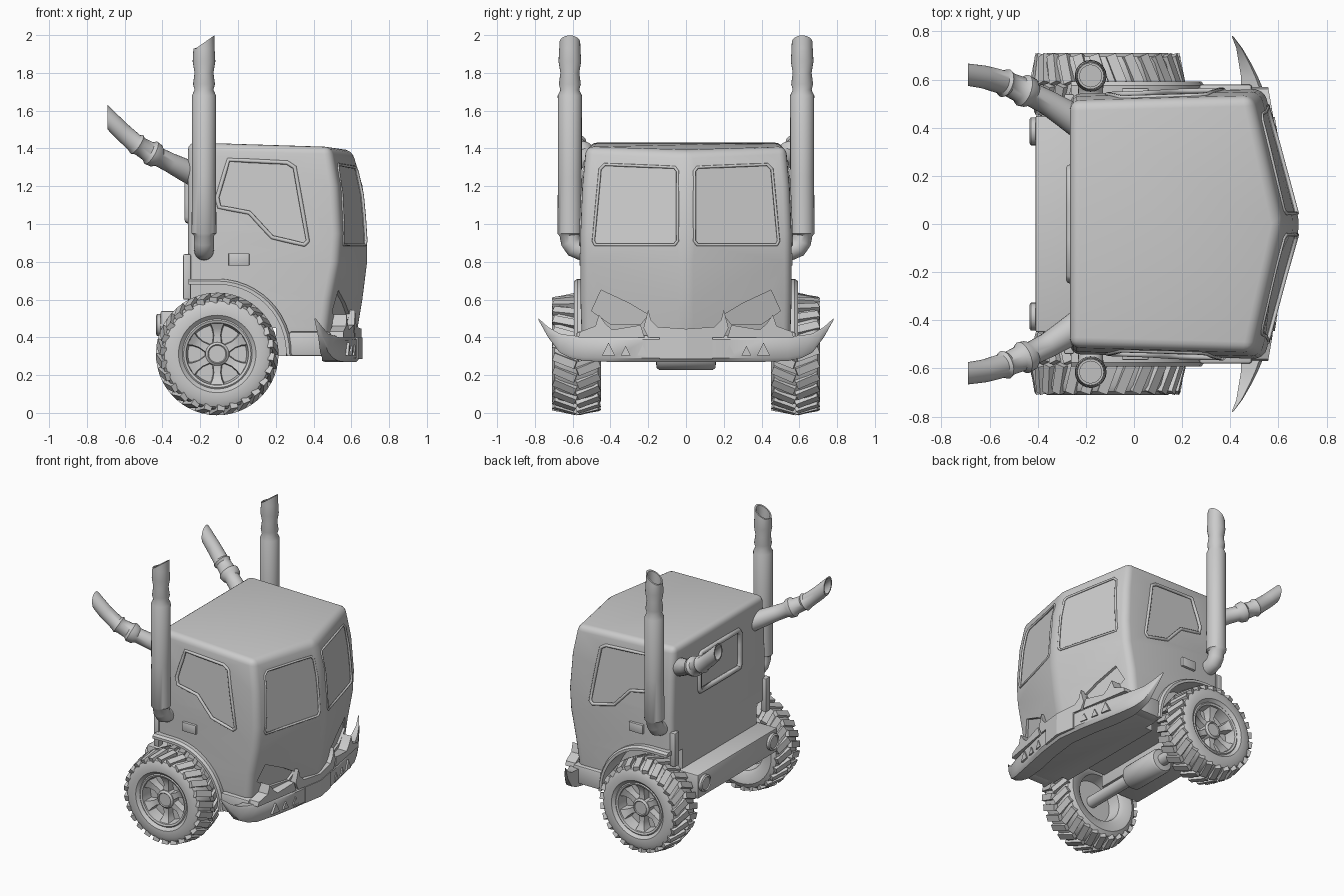
import bpy, bmesh, math
from mathutils import Vector, Matrix
from mathutils.bvhtree import BVHTree

if "Cube" in bpy.data.objects:
    bpy.data.objects.remove(bpy.data.objects["Cube"])

V = Vector

def finish(name, bm, angle=35, recalc=True):
    if recalc:
        bmesh.ops.recalc_face_normals(bm, faces=bm.faces)
    me = bpy.data.meshes.new(name)
    bm.to_mesh(me)
    bm.free()
    ob = bpy.data.objects.new(name, me)
    bpy.context.collection.objects.link(ob)
    smooth(ob, angle)
    return ob

def smooth(ob, angle=35):
    bpy.ops.object.select_all(action='DESELECT')
    ob.select_set(True)
    bpy.context.view_layer.objects.active = ob
    bpy.ops.object.shade_smooth_by_angle(angle=math.radians(angle))

def loft(bm, rings, caps=True, closed=True):
    vs = [[bm.verts.new(p) for p in r] for r in rings]
    n = len(vs[0])
    for a, b in zip(vs, vs[1:]):
        for i in range(n if closed else n - 1):
            j = (i + 1) % n
            bm.faces.new((a[i], a[j], b[j], b[i]))
    if caps:
        bm.faces.new(vs[0])
        bm.faces.new(vs[-1])

def prism(name, a, b, bevel=0):
    bm = bmesh.new()
    loft(bm, [a, b])
    if bevel:
        bmesh.ops.recalc_face_normals(bm, faces=bm.faces)
        bmesh.ops.bevel(bm, geom=bm.edges[:], offset=bevel, segments=2, affect='EDGES', profile=0.5)
    return finish(name, bm)

def box(name, x0, x1, y0, y1, z0, z1, bevel=0):
    f = lambda z: [(x0, y0, z), (x1, y0, z), (x1, y1, z), (x0, y1, z)]
    return prism(name, f(z0), f(z1), bevel)

def lathe(bm, profile, center, axis, seg=48):
    q = V(axis).to_track_quat('Z', 'X')
    rings = [[V(center) + q @ V((max(r, .001) * math.cos(t), max(r, .001) * math.sin(t), h))
              for t in (2 * math.pi * i / seg for i in range(seg))] for r, h in profile]
    loft(bm, rings)

def pipe(name, path, ref, cut, seg=24):
    """Hollow swept pipe: path of (point, radius), open end sliced by plane normal cut."""
    pts = [V(p) for p, r in path]
    rings = []
    for i, (p, r) in enumerate(path):
        t = (pts[min(i + 1, len(pts) - 1)] - pts[max(i - 1, 0)]).normalized()
        u = (V(ref) - t * t.dot(V(ref))).normalized()
        w = t.cross(u)
        ring = [pts[i] + r * (u * math.cos(a) + w * math.sin(a)) for a in (2 * math.pi * k / seg for k in range(seg))]
        if i == len(path) - 1:
            n = V(cut)
            ring = [q - t * (n.dot(q - pts[i]) / n.dot(t)) for q in ring]
        rings.append(ring)
    inner = [pts[-1] + (q - pts[-1]) * .82 for q in rings[-1]]
    rings += [inner, [q - t * .14 for q in inner]]
    bm = bmesh.new()
    loft(bm, rings)
    return finish(name, bm, 40)

# Cab shell: plan outlines stacked by height (z, half width, pillar x, nose x)
levels = [(.30, .545, .46, .60), (.45, .555, .47, .64), (.60, .56, .49, .665), (.80, .56, .53, .69),
          (.95, .56, .54, .69), (1.2, .55, .525, .665), (1.42, .53, .49, .61)]
rings = []
for z, w, xa, xn in levels:
    d = (.012, -.01, -.035) if z > 1.4 else (0, 0, 0)
    rings.append([(-.265, -w + .02, z + d[0]), (xa, -w, z + d[1]), (xn, 0, z + d[2]),
                  (xa, w, z + d[1]), (-.265, w - .02, z + d[0])])
bm = bmesh.new()
loft(bm, rings)
bmesh.ops.recalc_face_normals(bm, faces=bm.faces)
hard = [e for e in bm.edges if e.calc_face_angle(0) > .4]
bmesh.ops.bevel(bm, geom=hard, offset=.04, segments=4, affect='EDGES', profile=.5)
tree = BVHTree.FromBMesh(bm)
cab = finish("cab", bm)
cutters = []

def opening(name, outline, place, d, depth, frame):
    """Recess an outline into the cab along direction d and give it a raised rim."""
    d = V(d)
    pts = []
    for i, a in enumerate(outline):
        b = outline[(i + 1) % len(outline)]
        for k in range(3):
            o = V(place(a[0] + (b[0] - a[0]) * k / 3, a[1] + (b[1] - a[1]) * k / 3))
            hit = tree.ray_cast(o - d * 3, d)[0]
            if hit:
                pts.append(hit)
    if depth:
        cutters.append(prism("cutter", [p + d * depth for p in pts], [p - d * .1 for p in pts]))
    if frame:
        cu = bpy.data.curves.new(name, 'CURVE')
        cu.dimensions = '3D'
        cu.bevel_depth = frame
        cu.bevel_resolution = 2
        s = cu.splines.new('POLY')
        s.points.add(len(pts) - 1)
        for sp, p in zip(s.points, pts):
            sp.co = (*p, 1)
        s.use_cyclic_u = True
        ob = bpy.data.objects.new(name, cu)
        bpy.context.collection.objects.link(ob)
        bpy.ops.object.select_all(action='DESELECT')
        ob.select_set(True)
        bpy.context.view_layer.objects.active = ob
        bpy.ops.object.convert(target='MESH')

side_win = [(-.05, 1.34), (.26, 1.325), (.30, 1.30), (.37, .91), (.35, .89), (.18, .93), (.06, 1.06), (-.10, 1.09), (-.11, 1.14)]
front_win = [(.06, 1.30), (.43, 1.315), (.455, 1.29), (.49, .91), (.48, .89), (.06, .89), (.045, .91), (.045, 1.28)]
eye = [(.20, .52), (.30, .58), (.45, .65), (.50, .54), (.40, .47), (.24, .47)]
arch = [(-.11 + .365 * math.cos(a), .315 + .365 * math.sin(a)) for a in (math.radians(7.5 * i) for i in range(13))]
for s in (1, -1):
    opening("side_window_frame", side_win, lambda x, z: (x, 0, z), (0, -s, 0), .012, .011)
    opening("front_window_frame", front_win, lambda y, z: (0, s * y, z), (-1, 0, 0), .01, .008)
    opening("headlight_recess", eye, lambda y, z: (0, s * y, z), (-1, 0, 0), .018, 0)
    # Wheel arch cut and its raised lip
    hole = [(.255, .2)] + arch + [(-.5, .68), (-.5, .2)]
    cutters.append(prism("cutter", [(x, s * .42, z) for x, z in hole], [(x, s * .8, z) for x, z in hole]))
    line = [(.262, .30)] + arch + [(-.262, .68)]
    bm = bmesh.new()
    rr = []
    for i, (x, z) in enumerate(line):
        a = min(90, max(0, 7.5 * (i - 1)))
        n = V((math.cos(math.radians(a)), 0, math.sin(math.radians(a)))) * .03
        p = V((x, 0, z))
        rr.append([p + V((0, s * .50, 0)), p + V((0, s * .592, 0)), p + n * .6 + V((0, s * .592, 0)),
                   p + n + V((0, s * .575, 0)), p + n + V((0, s * .5, 0))])
    loft(bm, rr)
    finish("fender_lip", bm)
    box("side_skirt", .27, .49, *sorted((s * .50, s * .58)), .30, .43, .012)
    box("door_handle", -.05, .06, *sorted((s * .50, s * .564)), .78, .845, .004)
    box("rear_corner_post", -.29, -.25, *sorted((s * .49, s * .54)), .60, .84, .006)
cutters.append(box("cutter", -.5, .2, -.7, .7, .1, .45))
opening("rear_window_frame", [(-.22, 1.02), (-.23, 1.04), (-.23, 1.26), (-.21, 1.29), (.21, 1.29), (.23, 1.26), (.23, 1.04), (.22, 1.02)],
        lambda y, z: (0, y, z), (1, 0, 0), .01, .018)
bpy.context.view_layer.objects.active = cab
for c in cutters:
    m = cab.modifiers.new("cut", 'BOOLEAN')
    m.operation = 'DIFFERENCE'
    m.solver = 'EXACT'
    m.object = c
    bpy.ops.object.modifier_apply(modifier=m.name)
for c in cutters:
    bpy.data.objects.remove(c)
smooth(cab, 30)

# Wheels: tyre and dish turned as one profile, tread lugs, spokes and hub
tyre = [(0, -.02), (.15, -.02), (.165, -.10), (.19, -.12), (.25, -.13), (.28, -.115), (.293, -.09), (.298, 0), (.293, .09),
        (.28, .115), (.25, .13), (.205, .128), (.185, .11), (.178, .115), (.165, .11), (.155, .03), (0, .03)]
for s in (1, -1):
    c = V((-.11, s * .58, .312))
    bm = bmesh.new()
    lathe(bm, tyre, c, (0, s, 0), 64)
    finish("tyre", bm)
    bm = bmesh.new()
    for k in range(52):
        side = 1 if k % 2 else -1
        M = (Matrix.Translation(c) @ Matrix.Rotation(2 * math.pi * k / 52, 4, 'Y') @ Matrix.Translation((0, side * .062, .297))
             @ Matrix.Rotation(side * -.2, 4, 'X') @ Matrix.Rotation(side * .35, 4, 'Z') @ Matrix.Diagonal((.042, .125, .03, 1)))
        bmesh.ops.create_cube(bm, size=1, matrix=M)
    finish("tread_lugs", bm)
    bm = bmesh.new()
    lathe(bm, [(0, .02), (.065, .02), (.062, .085), (.05, .095), (.045, .09), (0, .09)], c, (0, s, 0), 32)
    finish("wheel_hub", bm)
    bm = bmesh.new()
    for k in range(6):
        R = Matrix.Translation(c) @ Matrix.Rotation(math.pi * k / 3, 4, 'Y')
        ring = lambda z, w, y: [R @ V((x, s * q, z)) for x, q in ((-w, .02), (w, .02), (w * .8, y), (-w * .8, y))]
        loft(bm, [ring(.05, .028, .08), ring(.10, .022, .075), ring(.135, .03, .085), ring(.162, .045, .10)])
    finish("wheel_spokes", bm)

# Axle, differential, rear beam and lights
bm = bmesh.new()
lathe(bm, [(.04, -.56), (.04, -.16), (.075, -.155), (.085, -.14), (.085, .14), (.075, .155), (.04, .16), (.04, .56)],
      (-.11, 0, .312), (0, 1, 0), 32)
finish("axle", bm)
box("rear_beam", -.41, -.1, -.45, .45, .37, .54, .01)
for s in (1, -1):
    bm = bmesh.new()
    lathe(bm, [(.058, -.03), (.058, .018), (.048, .025), (.042, .018), (0, .022)], (-.41, s * .385, .465), (-1, 0, 0), 32)
    finish("rear_light", bm)

# Upright stacks and swept-back pipes
for s in (1, -1):
    up = [(.50, .855, .05), (.555, .86, .052), (.59, .875, .053), (.61, .905, .053), (.615, .94, .054), (.615, .95, .066),
          (.615, 1.25, .063), (.615, 1.68, .064), (.615, 1.71, .050), (.615, 1.74, .058), (.615, 1.80, .050),
          (.615, 1.86, .060), (.615, 1.93, .056), (.615, 1.96, .055)]
    pipe("exhaust_stack", [((-.18, s * y, z), r) for y, z, r in up], (1, 0, 0), (-.7, 0, 1))
    back = [(-.18, .39, 1.24, .07), (-.28, .455, 1.285, .06), (-.36, .505, 1.325, .052), (-.42, .535, 1.355, .05), (-.435, .545, 1.362, .064),
            (-.46, .555, 1.377, .068), (-.475, .56, 1.385, .054), (-.52, .58, 1.412, .05), (-.535, .585, 1.422, .06), (-.55, .59, 1.432, .05),
            (-.62, .61, 1.495, .048), (-.69, .62, 1.565, .046)]
    pipe("swept_pipe", [((x, s * y, z), r) for x, y, z, r in back], (0, 1, 0), (-1, 0, 0))

# Bumper with upturned horn tips: stations (y, front x, bottom, top, depth)
half = [(0, .645, .27, .41, .12), (.2, .62, .27, .41, .12), (.4, .58, .27, .405, .12), (.54, .545, .275, .405, .1), (.61, .515, .29, .41, .07),
        (.67, .485, .32, .42, .05), (.73, .45, .40, .455, .025), (.78, .412, .49, .50, .006)]
bm = bmesh.new()
rr = []
for y, x, b, t, d in [(-y, *r) for y, *r in half[:0:-1]] + half:
    m = (t - b) * .15
    rr.append([(x - d, y, b), (x - d * .15, y, b), (x, y, b + m), (x, y, t - m), (x - d * .15, y, t), (x - d, y, t)])
loft(bm, rr)
finish("bumper", bm, 40)

# Plates, spikes and teeth on the bumper, following its V
vee = lambda y: .65 - .17 * abs(y)
jaw = [(0, .40), (.2, .40), (.225, .45), (.20, .545), (.185, .49), (.15, .455), (0, .445)]
brow = [(.22, .40), (.24, .465), (.39, .44), (.425, .47), (.46, .52), (.48, .46), (.56, .43), (.57, .40)]
for s in (1, -1):
    for name, o in (("jaw_plate", jaw), ("brow_spikes", brow)):
        prism(name, [(vee(y) - .07, s * y, z) for y, z in o], [(vee(y) + .004, s * y, z) for y, z in o])
    prism("centre_plate", *[[(vee(y) + dx, s * y, z) for y, z in ((0, .285), (.14, .285), (.14, .40), (0, .40))] for dx in (-.05, .008)])
    for y, w in ((.23, .027), (.32, .025), (.41, .034)):
        tri = [(y - w, .305), (y + w, .305), (y, .305 + w * 2)]
        prism("bumper_tooth", *[[(vee(a) + dx, s * a, z) for a, z in tri] for dx in (-.05, .01)])
